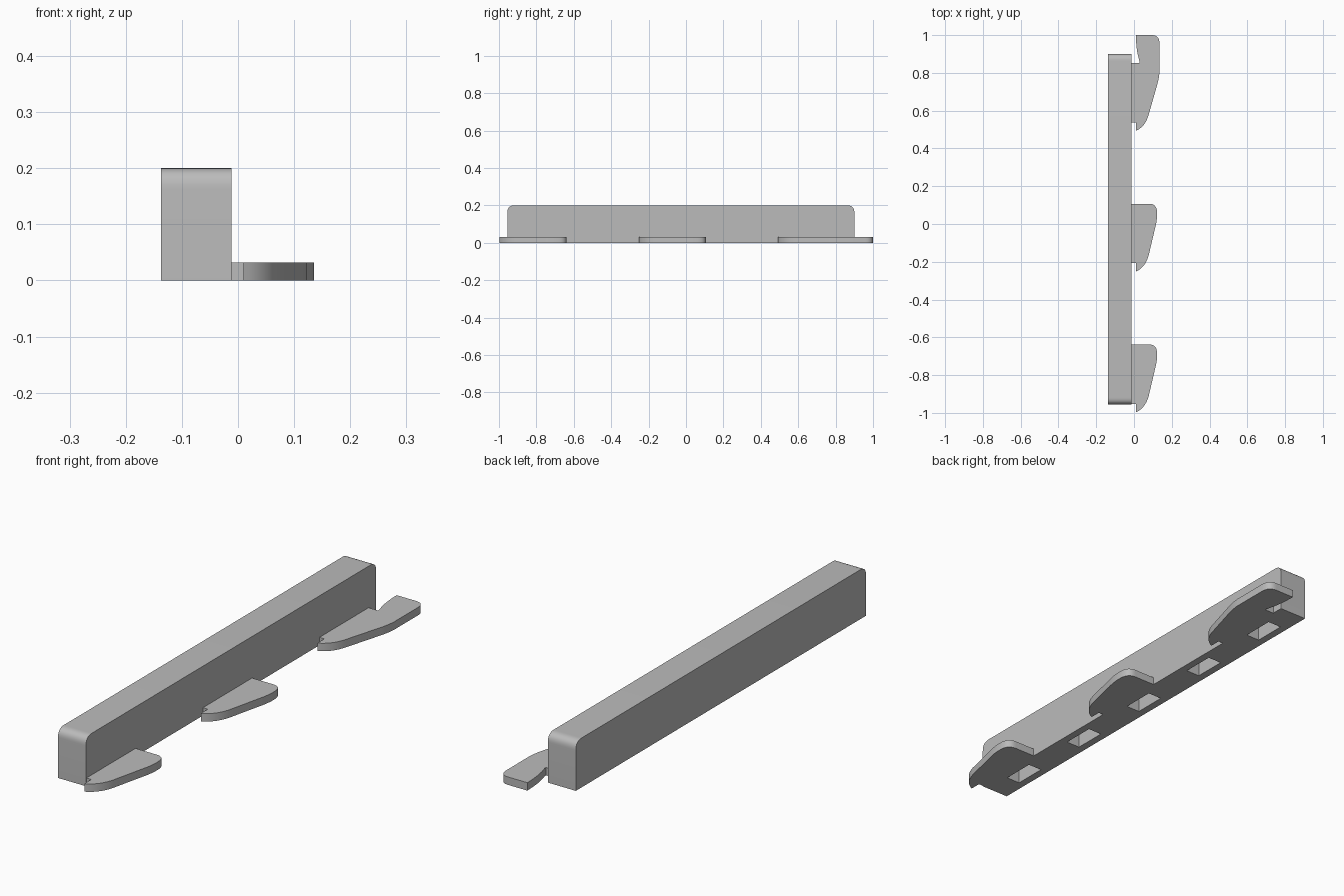
import bpy, bmesh
from mathutils import Vector

if "Cube" in bpy.data.objects:
    bpy.data.objects.remove(bpy.data.objects["Cube"], do_unlink=True)

grey = bpy.data.materials.new("plain grey")
grey.use_nodes = True
COLOUR = (0.5, 0.5, 0.5, 1)
grey.diffuse_color = COLOUR
grey.node_tree.nodes["Principled BSDF"].inputs["Base Color"].default_value = COLOUR

BAR_LEFT, BAR_RIGHT = -0.012, -0.137
BAR_FRONT, BAR_BACK, BAR_TOP = -0.955, 0.9, 0.2
MID_Y = (BAR_FRONT + BAR_BACK) / 2
PITCH = 0.745


def curve(start, control, end, steps=10):
    """Points along a quadratic curve, for rounded corners."""
    a, b, c = Vector(start), Vector(control), Vector(end)
    ts = [i / steps for i in range(steps + 1)]
    return [a * (1 - t) ** 2 + b * 2 * t * (1 - t) + c * t ** 2 for t in ts]


def prism(name, points, direction):
    """Solid made by extruding a closed outline of 3D points."""
    bm = bmesh.new()
    face = bm.faces.new([bm.verts.new(p) for p in points])
    ext = bmesh.ops.extrude_face_region(bm, geom=[face])
    verts = [v for v in ext["geom"] if isinstance(v, bmesh.types.BMVert)]
    bmesh.ops.translate(bm, verts=verts, vec=direction)
    bmesh.ops.recalc_face_normals(bm, faces=bm.faces[:])
    mesh = bpy.data.meshes.new(name)
    bm.to_mesh(mesh)
    bm.free()
    obj = bpy.data.objects.new(name, mesh)
    bpy.context.collection.objects.link(obj)
    mesh.materials.append(grey)
    return obj


def smooth(obj):
    bpy.ops.object.select_all(action="DESELECT")
    obj.select_set(True)
    bpy.context.view_layer.objects.active = obj
    bpy.ops.object.shade_smooth_by_angle(angle=0.5)


# Bar with rounded upper ends
r = 0.037
side = [Vector((BAR_FRONT, 0)), Vector((BAR_BACK, 0))]
side += curve((BAR_BACK, BAR_TOP - r), (BAR_BACK, BAR_TOP), (BAR_BACK - r, BAR_TOP))
side += curve((BAR_FRONT + r, BAR_TOP), (BAR_FRONT, BAR_TOP), (BAR_FRONT, BAR_TOP - r))
bar = prism("bar", [(BAR_RIGHT, p.x, p.y) for p in side], (BAR_LEFT - BAR_RIGHT, 0, 0))

# Five pockets cut into the underside
mid_x = (BAR_LEFT + BAR_RIGHT) / 2
for i in range(-2, 3):
    y = MID_Y + i * PITCH / 2
    corners = [(mid_x + sx * 0.031, y + sy * 0.068, -0.05)
               for sx, sy in ((-1, -1), (1, -1), (1, 1), (-1, 1))]
    cutter = prism(f"pocket_cutter_{i + 3}", corners, (0, 0, 0.15))
    cutter.hide_render = True
    cutter.hide_set(True)
    cutter.display_type = "WIRE"
    cut = bar.modifiers.new("pocket", "BOOLEAN")
    cut.operation, cut.solver, cut.object = "DIFFERENCE", "EXACT", cutter
smooth(bar)

# Apply the cuts and drop the cutters
bpy.ops.object.convert(target="MESH")
for obj in [o for o in bpy.data.objects if o.name.startswith("pocket_cutter")]:
    bpy.data.objects.remove(obj, do_unlink=True)


def tail(x_max, y_top):
    """Outer flank down to the hooked tip and its small notch."""
    pts = curve((x_max, y_top), (x_max - 0.002, y_top - 0.03), (x_max - 0.01, y_top - 0.06))
    pts += curve((0.078, -0.165), (0.06, -0.23), (0.01, -0.252))
    return pts + [Vector((0.01, -0.207)), Vector((BAR_LEFT, -0.207))]


def hook(name, outline, y):
    obj = prism(name, [(p.x, p.y + y, 0) for p in outline], (0, 0, 0.032))
    smooth(obj)


# Two plain hooks
plain = [Vector((BAR_LEFT, 0.107))]
plain += curve((0.08, 0.107), (0.122, 0.107), (0.122, 0.06)) + tail(0.122, 0.04)
hook("front_hook", plain, -PITCH)
hook("middle_hook", plain, 0)

# Back hook with a long arm beyond the bar
arm = [Vector((BAR_LEFT, 0.107)), Vector((0.03, 0.107))]
arm += curve((0.03, 0.115), (0.011, 0.17), (0.01, 0.255))
arm += curve((0.095, 0.255), (0.135, 0.255), (0.135, 0.21)) + tail(0.135, 0.06)
hook("back_hook", arm, PITCH)
